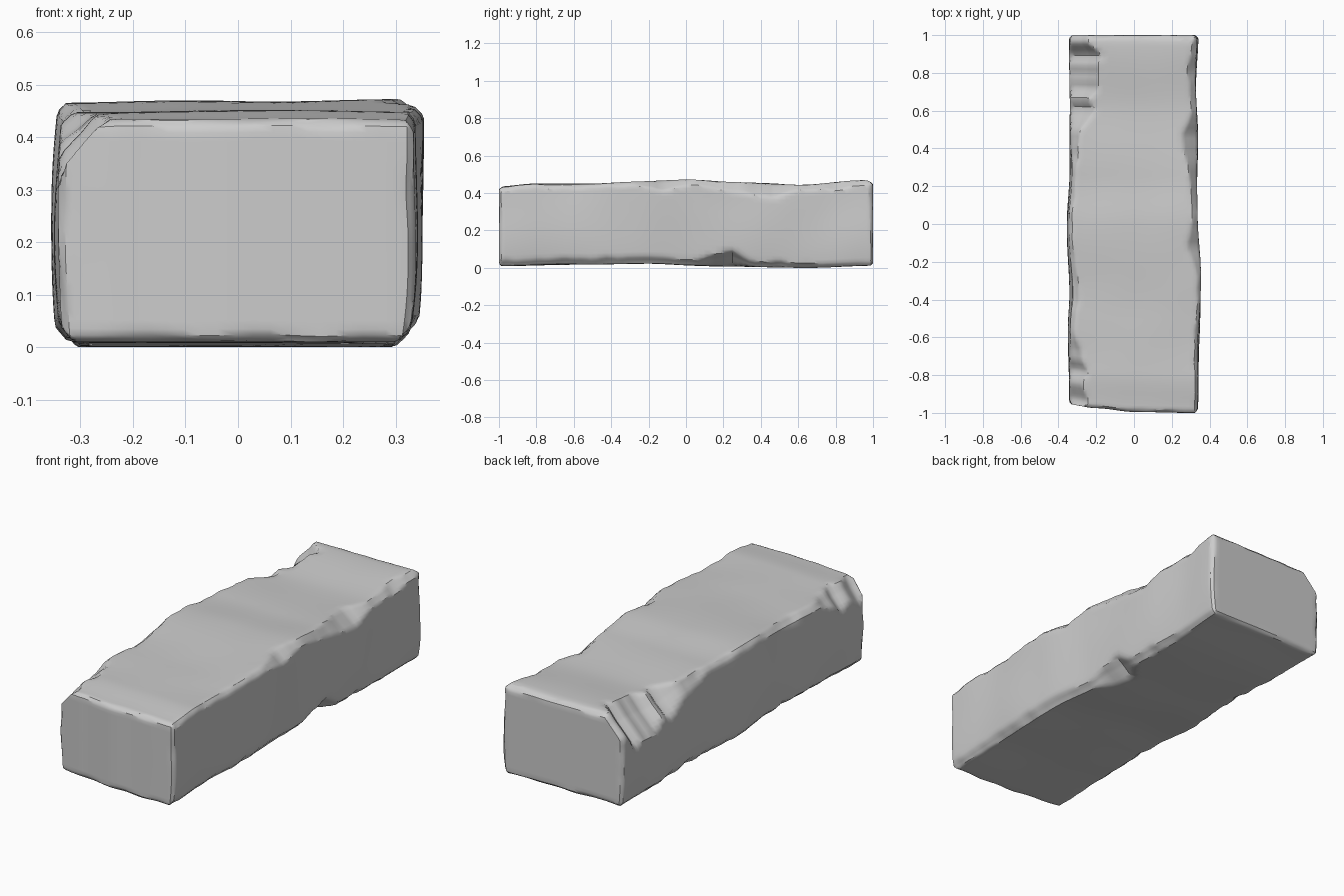
import bpy, bmesh, math
from mathutils import Vector, noise

default = bpy.data.objects.get("Cube")
if default:
    bpy.data.objects.remove(default, do_unlink=True)


def profile(points, t):
    """Eased interpolation through (position, value...) points."""
    if t <= points[0][0]:
        return points[0][1:]
    for p, q in zip(points, points[1:]):
        if t <= q[0]:
            f = (t - p[0]) / (q[0] - p[0])
            f = f * f * (3 - 2 * f)
            return tuple(a + (b - a) * f for a, b in zip(p[1:], q[1:]))
    return points[-1][1:]


def chamfer(u, v, a, b):
    """Push a point near an edge inward onto the worn slope a by b."""
    k = u / a + v / b
    if k < 1:
        m = (1 - k) / (1 / a ** 2 + 1 / b ** 2)
        u, v = u + m / a, v + m / b
    return u, v


def wobble(x, y, z, scale):
    return noise.noise(Vector((x, y, z)) * scale)


# Gentle waviness of the four long faces, along y
LEFT_X = [(-1, -.345), (-.6, -.348), (-.4, -.338), (0, -.355), (.3, -.338), (1, -.342)]
RIGHT_X = [(-1, .338), (-.8, .34), (-.25, .354), (.05, .336), (.5, .336), (.75, .33), (1, .338)]
TOP_Z = [(-1, .432), (-.8, .448), (-.5, .45), (0, .468), (.25, .458), (.6, .443), (.95, .468), (1, .462)]
BOTTOM_Z = [(-1, .01), (-.6, .02), (-.2, .022), (.2, .008), (.65, 0), (1, .012)]
FRONT_Y = [(-.35, -.955), (-.2, -.975), (0, -.995), (.3, -1)]

# Wear on the long edges: position along y, width in x, height in z
TOP_LEFT = [(-1, .08, .1), (-.82, .075, .09), (-.7, .06, .05), (-.6, .02, .02),
            (-.43, .035, .03), (-.1, .015, .02), (.25, .02, .02), (.45, .04, .06),
            (.62, .12, .13), (.82, .14, .17), (.94, .13, .16), (1, .1, .12)]
TOP_RIGHT = [(-1, .015, .02), (-.3, .02, .02), (-.13, .06, .05), (.05, .03, .03),
             (.25, .04, .05), (.45, .085, .08), (.6, .03, .03), (.85, .045, .04), (1, .02, .02)]
BOTTOM_RIGHT = [(-1, .02, .03), (-.3, .03, .04), (.06, .03, .03), (.14, .09, .06),
                (.24, .11, .09), (.36, .03, .03), (1, .015, .02)]
BOTTOM_LEFT = [(-1, .02, .025), (-.5, .03, .03), (0, .02, .03), (.4, .035, .04), (1, .015, .02)]


def weather(co):
    s, t, w = co.x + .5, co.y + .5, co.z + .5
    y = 2 * t - 1
    left, right = profile(LEFT_X, y)[0], profile(RIGHT_X, y)[0]
    low, high = profile(BOTTOM_Z, y)[0], profile(TOP_Z, y)[0]
    # Sides belly out slightly at mid height
    belly = .01 * (2 * w - 1) ** 2
    left, right = left + belly, right - belly * (1.3 - w)
    x = left + (right - left) * s
    z = low + (high - low) * w
    # Broken long edges, with ragged widths
    for table, on_right, on_top in ((TOP_LEFT, 0, 1), (TOP_RIGHT, 1, 1),
                                    (BOTTOM_RIGHT, 1, 0), (BOTTOM_LEFT, 0, 0)):
        a, b = profile(table, y)
        rag = 1 + .45 * wobble(on_right * 5, y, on_top * 3, 13)
        u = right - x if on_right else x - left
        v = high - z if on_top else z - low
        u, v = chamfer(u, v, a * rag, b * rag)
        x = right - u if on_right else left + u
        z = high - v if on_top else low + v
    # Uneven ends with small worn borders
    front = profile(FRONT_Y, x)[0]
    y = front + (1 - front) * t
    size = .016 + .008 * wobble(x, t * 9, z, 9)
    for on_back in (0, 1):
        v = 1 - y if on_back else y - front
        u, v = chamfer(x - left, v, size, size)
        x = left + u
        u, v = chamfer(right - x, v, size, size)
        x = right - u
        u, v = chamfer(high - z, v, size, size)
        z = high - u
        u, v = chamfer(z - low, v, size, size)
        z = low + u
        y = 1 - v if on_back else front + v
    # Soft lumps over the faces
    lump = .007 * wobble(x, y, z, 3.2)
    x += lump * (2 * s - 1)
    z += lump * (2 * w - 1) * min(1, z / .03)
    return Vector((x, y, max(0, z)))


# Stone block: a cube sliced into a grid, finer toward its edges
bm = bmesh.new()
bmesh.ops.create_cube(bm, size=1)
for axis, count in ((0, 26), (1, 84), (2, 20)):
    normal = Vector((0, 0, 0))
    normal[axis] = 1
    for i in range(1, count):
        f = i / count
        even = f - .5
        dense = -.5 * math.cos(math.pi * f)
        cut = even * .45 + dense * .55
        bmesh.ops.bisect_plane(bm, geom=bm.verts[:] + bm.edges[:] + bm.faces[:],
                               plane_co=normal * cut, plane_no=normal, dist=1e-6)
for v in bm.verts:
    v.co = weather(v.co)
bmesh.ops.recalc_face_normals(bm, faces=bm.faces[:])

mesh = bpy.data.meshes.new("stone_block")
bm.to_mesh(mesh)
bm.free()
block = bpy.data.objects.new("stone_block", mesh)
bpy.context.collection.objects.link(block)

# Plain grey stone
grey = bpy.data.materials.new("grey_stone")
grey.use_nodes = True
colour = (.6, .6, .6, 1)
grey.diffuse_color = colour
grey.node_tree.nodes["Principled BSDF"].inputs["Base Color"].default_value = colour
mesh.materials.append(grey)

bpy.ops.object.select_all(action='DESELECT')
block.select_set(True)
bpy.context.view_layer.objects.active = block
bpy.ops.object.shade_smooth_by_angle(angle=math.radians(32))
